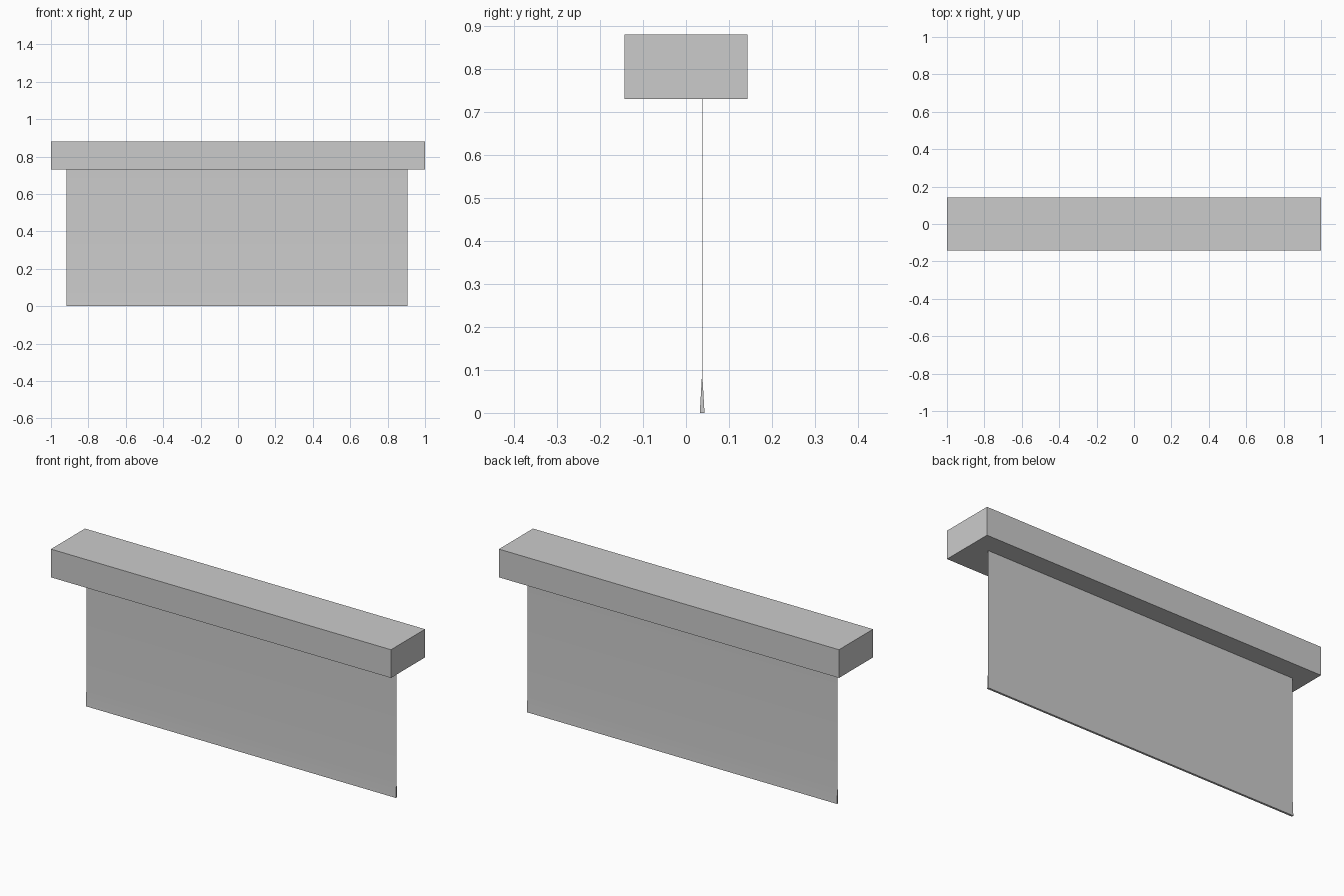
import bpy
import bmesh

if "Cube" in bpy.data.objects:
    bpy.data.objects.remove(bpy.data.objects["Cube"])


def extrude_profile(name, profile, x0, x1):
    """Extrude a closed (y, z) profile along x into a solid."""
    bm = bmesh.new()
    face = bm.faces.new([bm.verts.new((x0, y, z)) for y, z in profile])
    ext = bmesh.ops.extrude_face_region(bm, geom=[face])
    moved = [g for g in ext["geom"] if isinstance(g, bmesh.types.BMVert)]
    bmesh.ops.translate(bm, vec=(x1 - x0, 0, 0), verts=moved)
    bmesh.ops.recalc_face_normals(bm, faces=bm.faces)
    mesh = bpy.data.meshes.new(name)
    bm.to_mesh(mesh)
    bm.free()
    obj = bpy.data.objects.new(name, mesh)
    bpy.context.collection.objects.link(obj)
    return obj


# Long housing box at the top
extrude_profile("housing",
                [(-0.143, 0.73), (0.143, 0.73), (0.143, 0.88), (-0.143, 0.88)],
                -1.0, 1.0)

# Thin hanging sheet that thickens into a wedge-shaped bottom weight
cy, thin, thick = 0.0376, 0.0005, 0.0055
sheet = extrude_profile("hanging_screen",
                        [(cy - thick, 0), (cy + thick, 0), (cy + thin, 0.087),
                         (cy + thin, 0.73), (cy - thin, 0.73), (cy - thin, 0.087)],
                        -0.918, 0.906)

# Soft blend from sheet to weight, crisp outer edges
bpy.context.view_layer.objects.active = sheet
sheet.select_set(True)
bpy.ops.object.shade_smooth_by_angle()
